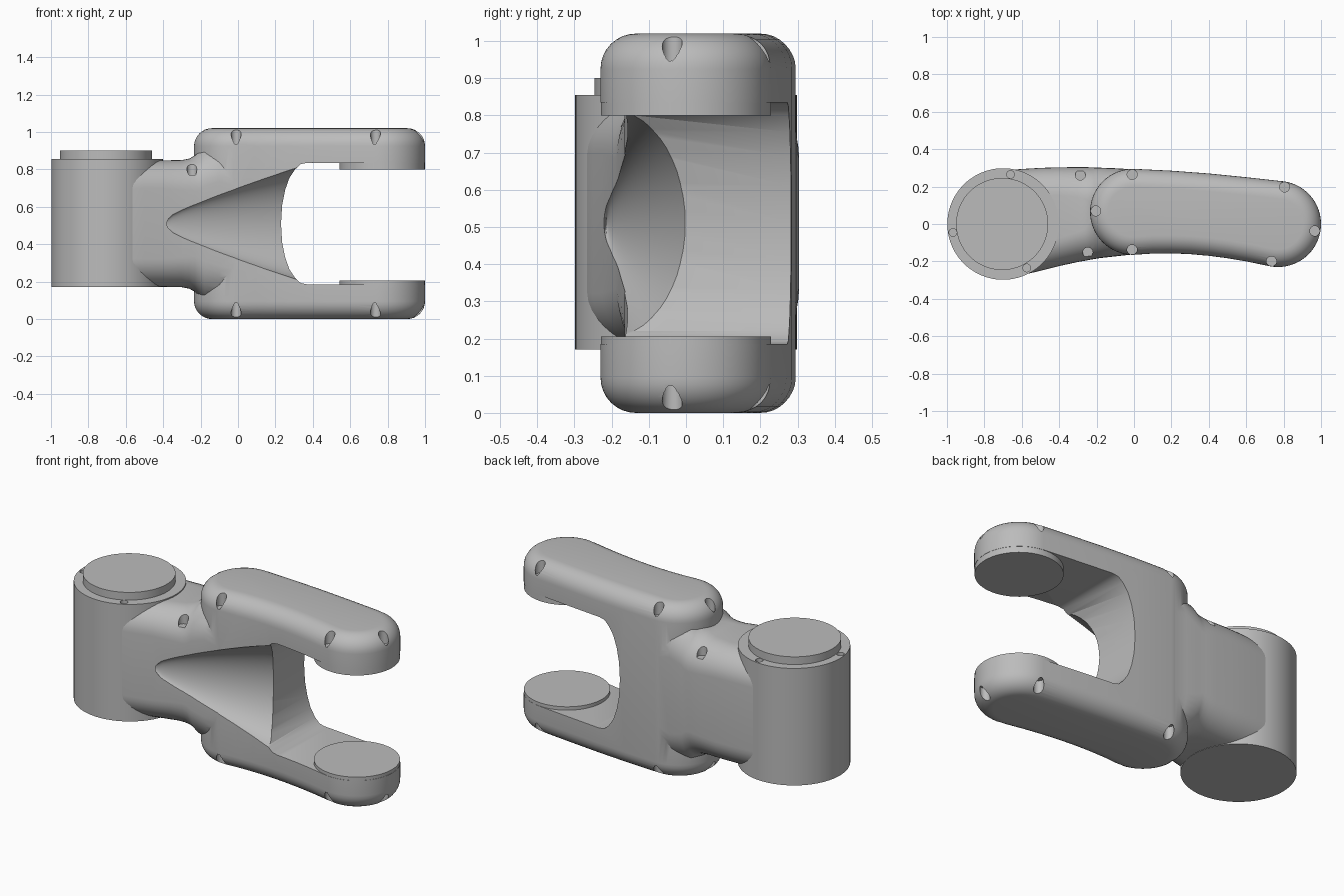
import bpy, bmesh
from math import sin, cos, pi, radians
from mathutils import Matrix

cube = bpy.data.objects.get("Cube")
if cube:
    bpy.data.objects.remove(cube, do_unlink=True)

MID = 0.51  # height of the symmetry plane

grey = bpy.data.materials.new("plain grey")
grey.use_nodes = True
grey.diffuse_color = (0.5, 0.5, 0.5, 1)
grey.node_tree.nodes["Principled BSDF"].inputs["Base Color"].default_value = (0.5, 0.5, 0.5, 1)


def make(name, bm):
    bmesh.ops.recalc_face_normals(bm, faces=bm.faces)
    me = bpy.data.meshes.new(name)
    bm.to_mesh(me)
    bm.free()
    me.materials.append(grey)
    ob = bpy.data.objects.new(name, me)
    bpy.context.collection.objects.link(ob)
    return ob


def loft(name, rings):
    """Skin a list of equal-length rings and cap both ends."""
    bm = bmesh.new()
    rows = [[bm.verts.new(p) for p in ring] for ring in rings]
    n = len(rows[0])
    for a, b in zip(rows, rows[1:]):
        for i in range(n):
            j = (i + 1) % n
            bm.faces.new((a[i], a[j], b[j], b[i]))
    bm.faces.new(rows[0])
    bm.faces.new(rows[-1])
    return make(name, bm)


def add_cylinder(bm, x, y, r, z0, z1, sides):
    bmesh.ops.create_cone(bm, cap_ends=True, segments=sides, radius1=r, radius2=r,
                          depth=z1 - z0, matrix=Matrix.Translation((x, y, (z0 + z1) / 2)))


def cylinder(name, x, y, r, z0, z1, sides=96):
    bm = bmesh.new()
    add_cylinder(bm, x, y, r, z0, z1, sides)
    return make(name, bm)


def activate(ob):
    bpy.ops.object.select_all(action='DESELECT')
    ob.select_set(True)
    bpy.context.view_layer.objects.active = ob


def boolean(ob, other, op):
    mod = ob.modifiers.new(op, 'BOOLEAN')
    mod.operation, mod.solver, mod.object = op, 'EXACT', other
    activate(ob)
    bpy.ops.object.modifier_apply(modifier=mod.name)
    bpy.data.objects.remove(other, do_unlink=True)


def arc(cx, cy, r, a0, a1, n):
    angles = [radians(a0 + (a1 - a0) * i / n) for i in range(n + 1)]
    return [(cx + r * cos(a), cy + r * sin(a)) for a in angles]


# Fork housing: curved plan outline, rounded at top and bottom
outline = arc(-0.005, 0.065, 0.23, 90, 270, 32)
outline += [(0.1, -0.158), (0.2, -0.157), (0.3, -0.161), (0.4, -0.17), (0.5, -0.183), (0.6, -0.2)]
outline += arc(0.77, 0, 0.23, -103, 83, 32)
outline += [(0.6, 0.25), (0.4, 0.27), (0.2, 0.285)]
fork = loft("fork_body", [[(x, y, z) for x, y in outline] for z in (0, 2 * MID)])
bevel = fork.modifiers.new("rounding", 'BEVEL')
bevel.width, bevel.segments = 0.095, 8
bevel.limit_method, bevel.angle_limit = 'ANGLE', radians(50)
activate(fork)
bpy.ops.object.modifier_apply(modifier=bevel.name)


# Neck: rounded sections flaring into the housing
def section(x, y0, y1, h, r):
    ring = []
    for cy, cz, a in ((y1 - r, h - r, 0), (y0 + r, h - r, 90),
                      (y0 + r, r - h, 180), (y1 - r, r - h, 270)):
        ring += [(x, y, MID + z) for y, z in arc(cy, cz, r, a, a + 90, 10)]
    return ring


neck = loft("neck", [section(*s) for s in (
    (-0.72, -0.285, 0.285, 0.337, 0.15), (-0.6, -0.274, 0.294, 0.338, 0.15),
    (-0.5, -0.25, 0.3, 0.338, 0.15), (-0.4, -0.225, 0.303, 0.338, 0.15),
    (-0.3, -0.203, 0.304, 0.34, 0.16), (-0.26, -0.196, 0.304, 0.348, 0.17),
    (-0.23, -0.19, 0.303, 0.365, 0.19), (-0.205, -0.186, 0.302, 0.39, 0.21),
    (-0.18, -0.182, 0.301, 0.42, 0.22), (-0.1, -0.173, 0.298, 0.425, 0.2),
    (0.0, -0.162, 0.292, 0.4, 0.2), (0.1, -0.15, 0.28, 0.38, 0.2))])
boolean(fork, neck, 'UNION')

# Opening between the two arms
half = [(1.2, 0.325), (0.37, 0.325), (0.335, 0.318), (0.305, 0.29), (0.275, 0.245),
        (0.252, 0.18), (0.236, 0.1)]
gap = half + [(0.23, 0)] + [(x, -z) for x, z in reversed(half)]
boolean(fork, loft("gap_cutter", [[(x, y, MID + z) for x, z in gap] for y in (-0.6, 0.6)]),
        'DIFFERENCE')

# Widening scoop in the front face
rings = []
for i in range(17):
    t = 0.004 + 0.996 * i / 16
    x, rz, ry = -0.4 + 0.8 * t, 0.328 * t ** 0.7, 0.25 * t
    rings.append([(x, -0.215 + 0.02 * t + ry * cos(2 * pi * k / 48),
                   MID + rz * sin(2 * pi * k / 48)) for k in range(48)])
boolean(fork, loft("scoop_cutter", rings), 'DIFFERENCE')

# Bolt pockets around the rounded edges
pockets = bmesh.new()
for x, y in ((-0.205, 0.07), (-0.01, 0.265), (-0.01, -0.138), (0.735, -0.2),
             (0.805, 0.198), (0.967, -0.037)):
    add_cylinder(pockets, x, y, 0.027, 0.935, 1.1, 20)
    add_cylinder(pockets, x, y, 0.027, -0.08, 2 * MID - 0.935, 20)
for x, y in ((-0.287, 0.262), (-0.247, -0.152)):
    add_cylinder(pockets, x, y, 0.027, 0.77, 0.9, 20)
boolean(fork, make("pocket_cutter", pockets), 'DIFFERENCE')

# Joint barrel with small rim pockets and a raised cap
barrel = cylinder("joint_barrel", -0.7, 0, 0.298, 0.17, 0.855)
rim = bmesh.new()
for x, y in ((-0.66, 0.265), (-0.968, -0.045), (-0.573, -0.235)):
    add_cylinder(rim, x, y, 0.021, 0.83, 0.95, 16)
boolean(barrel, make("rim_cutter", rim), 'DIFFERENCE')
cap = cylinder("joint_cap", -0.705, 0, 0.246, 0.84, 0.9)

# Round pads on the inner sides of the arm tips
upper = cylinder("upper_pad", 0.77, 0, 0.2285, 0.8, 0.9)
lower = cylinder("lower_pad", 0.77, 0, 0.2285, 0.12, 0.205)

for ob in (fork, barrel, cap, upper, lower):
    activate(ob)
    bpy.ops.object.shade_smooth_by_angle(angle=radians(32))
